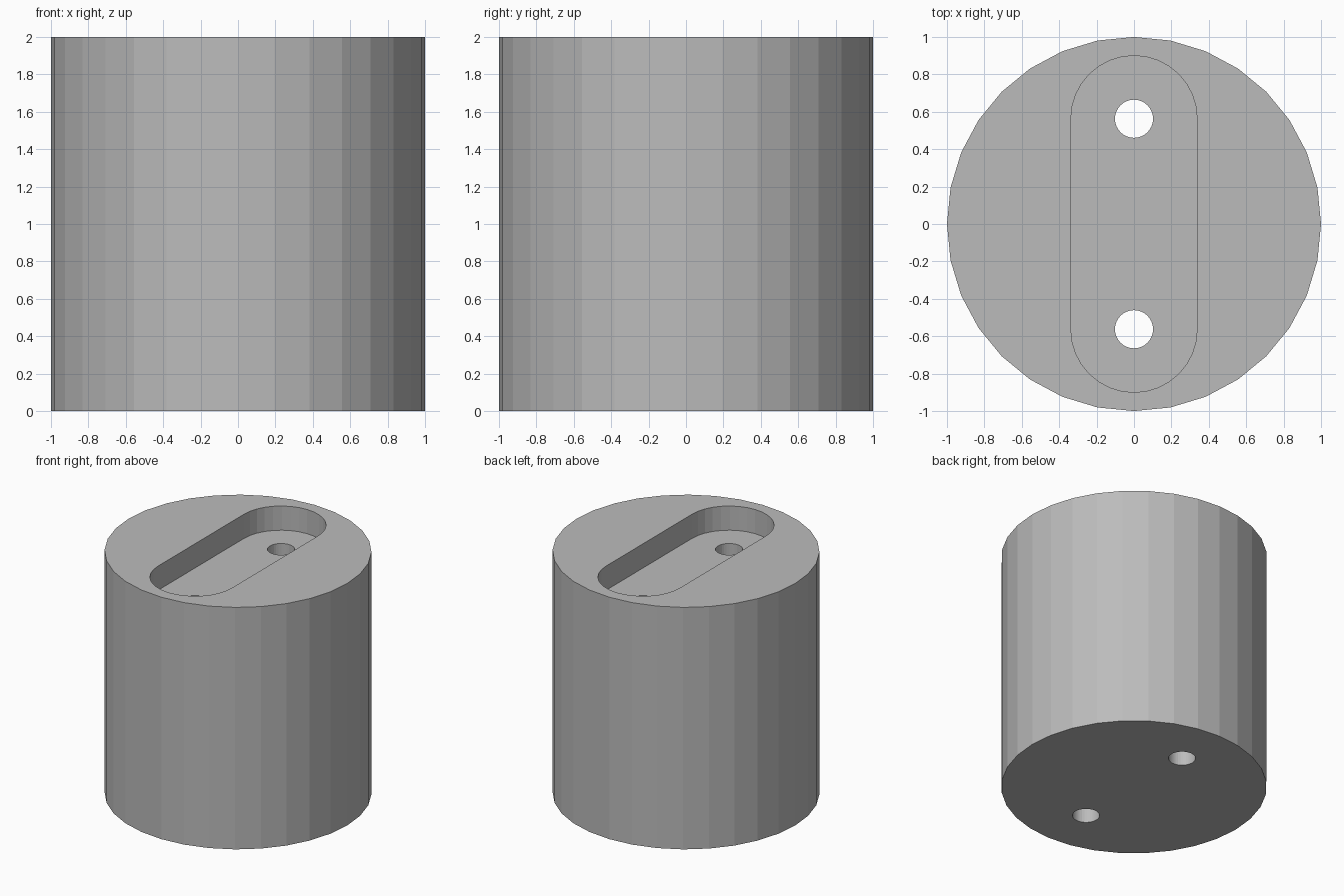
import bpy, bmesh, math

if "Cube" in bpy.data.objects:
    bpy.data.objects.remove(bpy.data.objects["Cube"])

HOLE_Y = 0.5625     # distance of each hole from the centre
SLOT_R = 0.3375     # half width of the slot
SLOT_FLOOR = 1.8


def circle(r, n=32, cy=0.0):
    return [(r * math.cos(2 * math.pi * i / n), cy + r * math.sin(2 * math.pi * i / n))
            for i in range(n)]


def prism(name, outline, z0, z1):
    """Extrude a closed outline from z0 to z1."""
    bm = bmesh.new()
    base = bm.faces.new([bm.verts.new((x, y, z0)) for x, y in outline])
    top = bmesh.ops.extrude_face_region(bm, geom=[base])["geom"]
    bmesh.ops.translate(bm, vec=(0, 0, z1 - z0),
                        verts=[g for g in top if isinstance(g, bmesh.types.BMVert)])
    bmesh.ops.recalc_face_normals(bm, faces=bm.faces)
    mesh = bpy.data.meshes.new(name)
    bm.to_mesh(mesh)
    bm.free()
    obj = bpy.data.objects.new(name, mesh)
    bpy.context.collection.objects.link(obj)
    return obj


def cut(target, cutter):
    mod = target.modifiers.new(cutter.name, "BOOLEAN")
    mod.operation = "DIFFERENCE"
    mod.solver = "EXACT"
    mod.object = cutter
    cutter.hide_render = True
    cutter.hide_set(True)


grey = bpy.data.materials.new("plain grey")
grey.diffuse_color = (0.5, 0.5, 0.5, 1)
grey.use_nodes = True
grey.node_tree.nodes["Principled BSDF"].inputs["Base Color"].default_value = grey.diffuse_color

# Solid round body
body = prism("round_body", circle(1.0), 0, 2)
body.data.materials.append(grey)

# Round-ended slot sunk into the top
arc = [math.pi * i / 16 for i in range(17)]
slot = [(SLOT_R * math.cos(a), HOLE_Y + SLOT_R * math.sin(a)) for a in arc]
slot += [(-x, -y) for x, y in slot]
cutters = [prism("slot_cutter", slot, SLOT_FLOOR, 2.2)]

# Two holes running right through
for side, label in ((-1, "front"), (1, "back")):
    cutters.append(prism(label + "_hole_cutter", circle(0.102, cy=side * HOLE_Y), -0.2, 2.1))

for c in cutters:
    c.data.materials.append(grey)
    cut(body, c)

# Bake the cuts into the body and drop the cutters
bpy.context.view_layer.update()
result = bpy.data.meshes.new_from_object(body.evaluated_get(bpy.context.evaluated_depsgraph_get()))
body.modifiers.clear()
body.data = result
for c in cutters:
    bpy.data.objects.remove(c)
